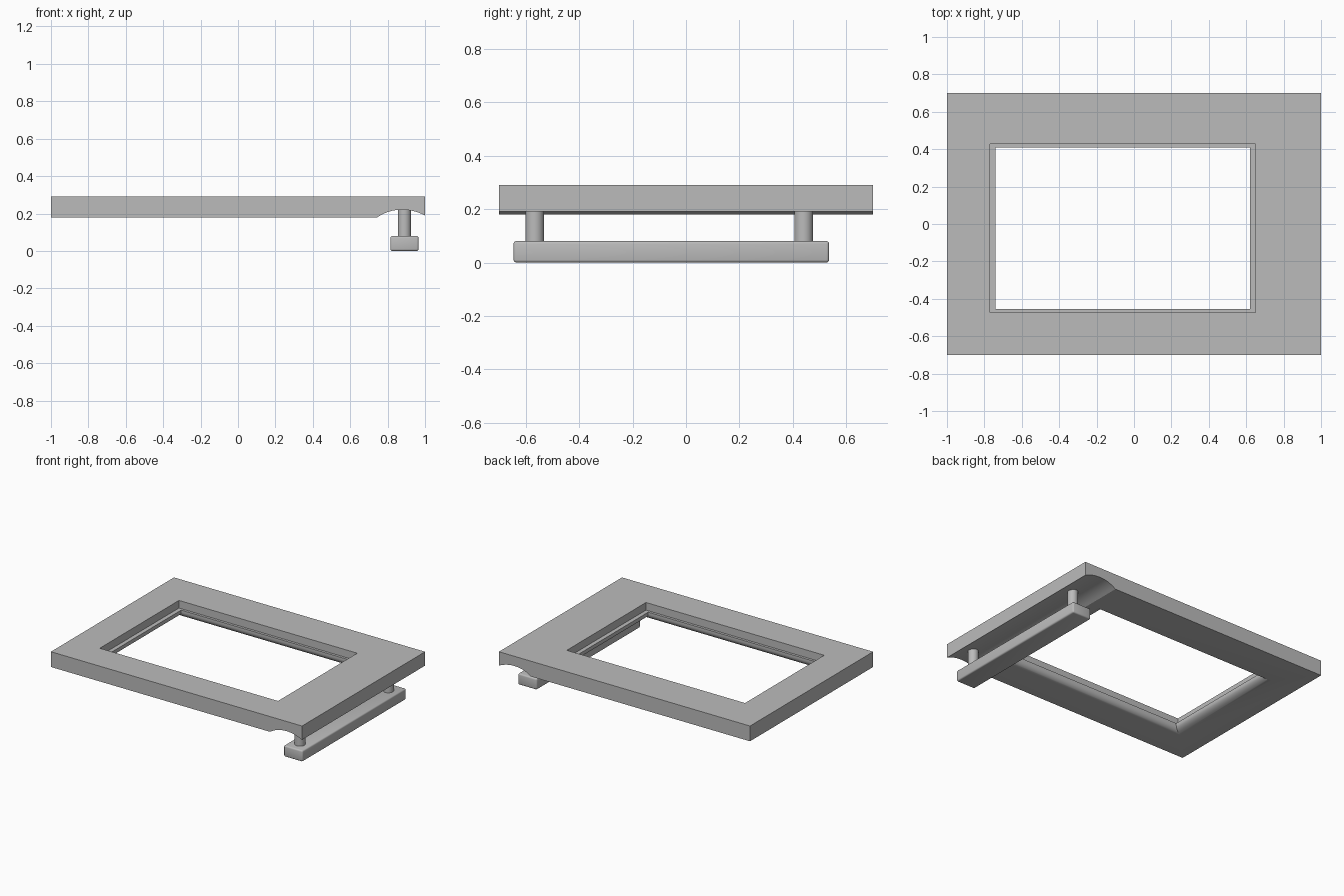
import bpy, bmesh, math

if "Cube" in bpy.data.objects:
    bpy.data.objects.remove(bpy.data.objects["Cube"])

grey = bpy.data.materials.new("plain grey")
grey.diffuse_color = (0.5, 0.5, 0.5, 1)
grey.use_nodes = True
grey.node_tree.nodes["Principled BSDF"].inputs["Base Color"].default_value = grey.diffuse_color


def make_object(name, bm):
    bmesh.ops.recalc_face_normals(bm, faces=bm.faces[:])
    mesh = bpy.data.meshes.new(name)
    bm.to_mesh(mesh)
    bm.free()
    mesh.materials.append(grey)
    obj = bpy.data.objects.new(name, mesh)
    bpy.context.collection.objects.link(obj)
    return obj


def loft(name, rings):
    """Skin a stack of matching closed rings and cap both ends."""
    bm = bmesh.new()
    loops = [[bm.verts.new(p) for p in ring] for ring in rings]
    n = len(loops[0])
    for a, b in zip(loops, loops[1:]):
        for i in range(n):
            j = (i + 1) % n
            bm.faces.new((a[i], a[j], b[j], b[i]))
    bm.faces.new(loops[0][::-1])
    bm.faces.new(loops[-1])
    return make_object(name, bm)


def finish(obj):
    bpy.ops.object.select_all(action='DESELECT')
    obj.select_set(True)
    bpy.context.view_layer.objects.active = obj
    for m in list(obj.modifiers):
        bpy.ops.object.modifier_apply(modifier=m.name)
    bpy.ops.object.shade_smooth_by_angle(angle=math.radians(30))


# Door panel: side profile with the finger groove arching above the handle
groove = []
for i in range(17):
    x = 0.745 + 0.255 * i / 16
    if x < 0.88:
        t = (0.88 - x) / 0.135
        z = 0.22 - 0.04 * t ** 2.3
    else:
        t = (x - 0.88) / 0.12
        z = 0.22 - 0.03 * t ** 2
    groove.append((x, z))
profile = [(-1, 0.29), (-1, 0.18)] + groove + [(1, 0.29)]
panel = loft("door_panel", [[(x, y, z) for x, z in profile] for y in (-0.7, 0.7)])


# Window opening: stepped ledge above, rounded lip widening below
def ring(dx, dy, z):
    return [(-0.74 - dx, -0.455 - dy, z), (0.62 + dx, -0.455 - dy, z),
            (0.62 + dx, 0.41 + dy, z), (-0.74 - dx, 0.41 + dy, z)]


rings = [ring(0.03, 0.018, 0.35), ring(0.03, 0.018, 0.235), ring(0, 0, 0.235)]
for i in range(9):
    t = math.pi / 2 * i / 8
    k = 1 - math.cos(t)
    rings.append(ring(0.07 * k, 0.04 * k, 0.222 - 0.043 * math.sin(t)))
rings.append(ring(0.07, 0.04, 0.1))
cutter = loft("window_cutter", rings)
cutter.hide_render = True
cut = panel.modifiers.new("window", 'BOOLEAN')
cut.operation = 'DIFFERENCE'
cut.solver = 'EXACT'
cut.object = cutter
finish(panel)
bpy.data.objects.remove(cutter)

# Handle bar with softened edges
bm = bmesh.new()
bmesh.ops.create_cube(bm, size=1)
for v in bm.verts:
    v.co = (0.89 + v.co.x * 0.15, -0.055 + v.co.y * 1.18, 0.04 + v.co.z * 0.08)
bar = make_object("handle_bar", bm)
bev = bar.modifiers.new("soft edges", 'BEVEL')
bev.width = 0.01
bev.segments = 3
finish(bar)

# Two round posts joining the bar to the panel
for name, y in (("front_post", -0.566), ("back_post", 0.44)):
    circle = [(0.89 + 0.035 * math.cos(a), y + 0.035 * math.sin(a))
              for a in (2 * math.pi * i / 32 for i in range(32))]
    finish(loft(name, [[(px, py, z) for px, py in circle] for z in (0.075, 0.225)]))
